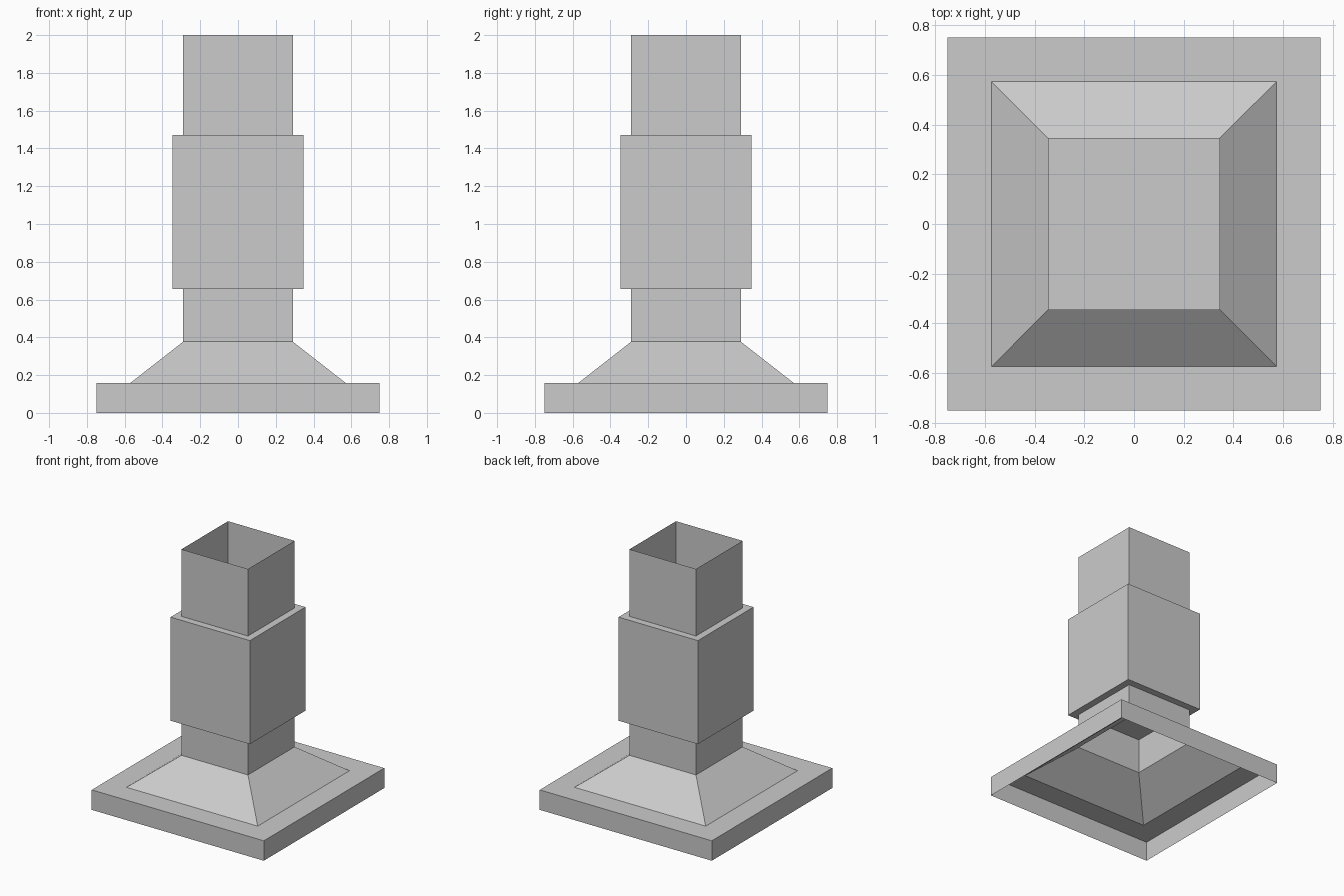
import bpy
import bmesh

cube = bpy.data.objects.get("Cube")
if cube:
    bpy.data.objects.remove(cube, do_unlink=True)

GREY = (0.6, 0.6, 0.6, 1.0)
grey = bpy.data.materials.new("plain grey")
grey.use_nodes = True
grey.diffuse_color = GREY
grey.node_tree.nodes["Principled BSDF"].inputs["Base Color"].default_value = GREY


def square_shell(name, profile, capped=False):
    """Skin square rings given as (half width, height), from bottom to top."""
    bm = bmesh.new()
    corners = ((-1, -1), (1, -1), (1, 1), (-1, 1))
    rings = [[bm.verts.new((sx * r, sy * r, z)) for sx, sy in corners]
             for r, z in profile]
    for low, high in zip(rings, rings[1:]):
        for i in range(4):
            j = (i + 1) % 4
            bm.faces.new((low[i], low[j], high[j], high[i]))
    if capped:
        bm.faces.new(rings[0][::-1])
        bm.faces.new(rings[-1])
    mesh = bpy.data.meshes.new(name)
    bm.to_mesh(mesh)
    bm.free()
    mesh.materials.append(grey)
    obj = bpy.data.objects.new(name, mesh)
    bpy.context.collection.objects.link(obj)
    return obj


BASE, SKIRT, TUBE, COLLAR = 0.75, 0.572, 0.29, 0.346
LEDGE, NECK, COLLAR_LOW, COLLAR_TOP = 0.157, 0.377, 0.656, 1.472

# Hollow base: rim, flat ledge, sloped skirt and neck, open underneath
square_shell("flared_base", [(BASE, 0), (BASE, LEDGE), (SKIRT, LEDGE),
                             (TUBE, NECK), (TUBE, COLLAR_LOW)])

# Closed block around the middle
square_shell("collar", [(COLLAR, COLLAR_LOW), (COLLAR, COLLAR_TOP)], capped=True)

# Thin tube, open at the top
square_shell("upper_tube", [(TUBE, COLLAR_TOP), (TUBE, 2.0)])
